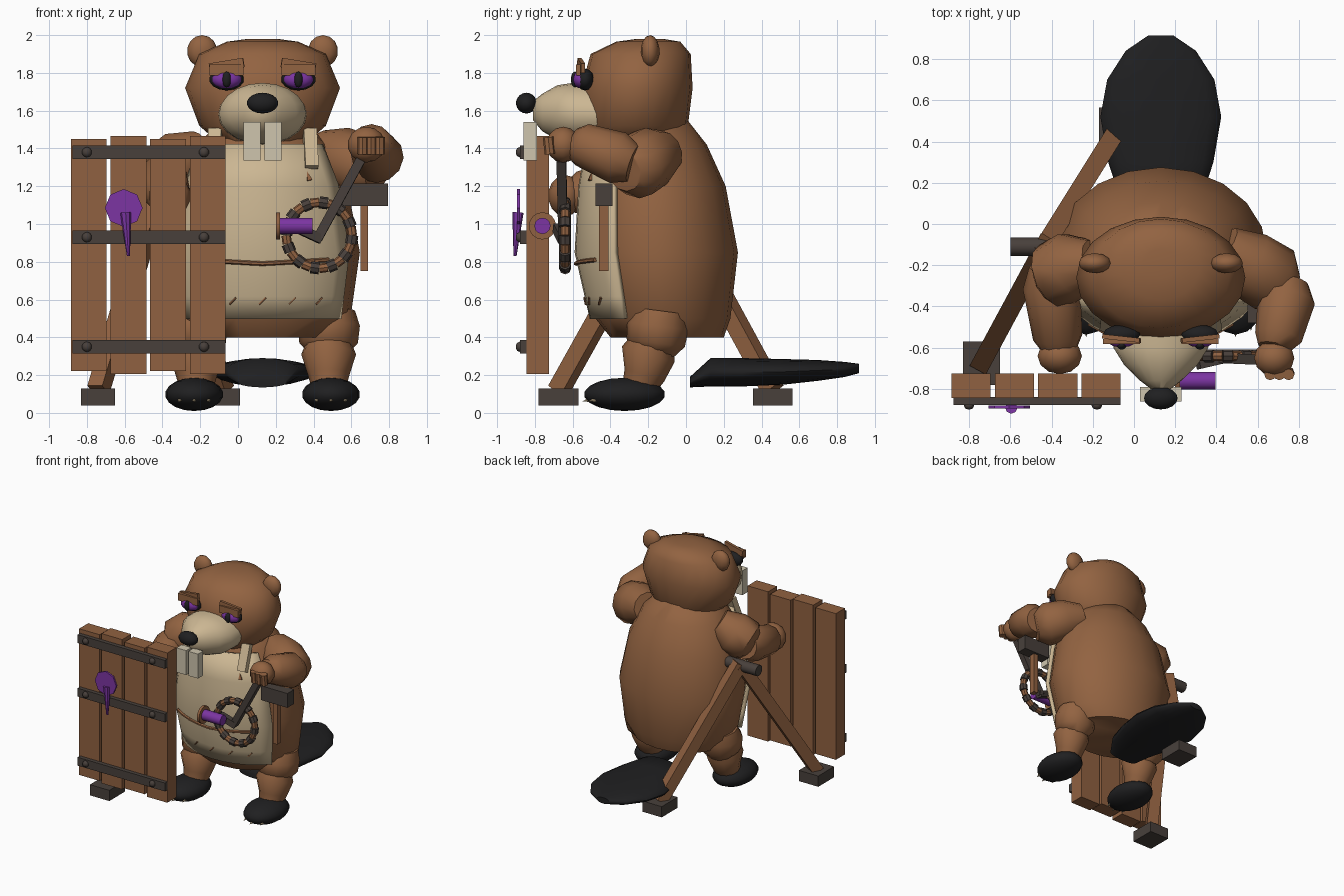
import bpy
import bmesh
from math import sin, cos, pi, radians
from mathutils import Vector, Matrix

cube = bpy.data.objects.get("Cube")
if cube:
    bpy.data.objects.remove(cube, do_unlink=True)


def material(name, rgb):
    mat = bpy.data.materials.new(name)
    mat.use_nodes = True
    mat.diffuse_color = (*rgb, 1)
    mat.node_tree.nodes["Principled BSDF"].inputs["Base Color"].default_value = (*rgb, 1)
    return mat


FUR = material("brown fur", (0.29, 0.125, 0.053))
WOOD = material("plank wood", (0.28, 0.12, 0.052))
CREAM = material("cream", (0.60, 0.47, 0.29))
IVORY = material("ivory teeth", (0.62, 0.56, 0.42))
IRON = material("dark iron", (0.065, 0.051, 0.044))
BLACK = material("soft black", (0.014, 0.014, 0.015))
PURPLE = material("purple", (0.20, 0.035, 0.36))


def finish(name, bm, mat, angle=40):
    bmesh.ops.recalc_face_normals(bm, faces=bm.faces)
    mesh = bpy.data.meshes.new(name)
    bm.to_mesh(mesh)
    bm.free()
    mesh.materials.append(mat)
    mesh.shade_smooth()
    mesh.set_sharp_from_angle(angle=radians(angle))
    obj = bpy.data.objects.new(name, mesh)
    bpy.context.collection.objects.link(obj)
    return obj


def box(name, low, high, mat):
    bm = bmesh.new()
    low, high = Vector(low), Vector(high)
    bmesh.ops.create_cube(bm, size=1, matrix=Matrix.Translation((low + high) / 2) @ Matrix.Diagonal((*(high - low), 1)))
    return finish(name, bm, mat, 20)


def ball(name, center, radii, mat, segments=16):
    bm = bmesh.new()
    bmesh.ops.create_uvsphere(bm, u_segments=segments, v_segments=segments // 2 + 1, radius=1,
                              matrix=Matrix.Translation(center) @ Matrix.Diagonal((*radii, 1)))
    return finish(name, bm, mat, 60)


def along(a, b):
    a, b = Vector(a), Vector(b)
    turn = (b - a).to_track_quat("Z", "Y").to_matrix().to_4x4()
    return Matrix.Translation((a + b) / 2) @ turn, (b - a).length


def rod(name, a, b, mat, r1, r2=None, sides=12):
    place, length = along(a, b)
    bm = bmesh.new()
    bmesh.ops.create_cone(bm, cap_ends=True, segments=sides, radius1=r1, radius2=r1 if r2 is None else r2,
                          depth=length, matrix=place)
    return finish(name, bm, mat)


def beam(name, a, b, width, depth, mat):
    place, length = along(a, b)
    bm = bmesh.new()
    bmesh.ops.create_cube(bm, size=1, matrix=place @ Matrix.Diagonal((width, depth, length, 1)))
    return finish(name, bm, mat, 20)


def loft(name, rings, mat, axis="z", sides=20):
    # each ring: position on the axis, two centre values, two radii
    bm = bmesh.new()
    loops = []
    for t, c1, c2, r1, r2 in rings:
        loop = []
        for i in range(sides):
            a = 2 * pi * i / sides
            u, v = c1 + r1 * sin(a), c2 - r2 * cos(a)
            loop.append(bm.verts.new((u, v, t) if axis == "z" else (u, t, v)))
        loops.append(loop)
    for p, q in zip(loops, loops[1:]):
        for i in range(sides):
            j = (i + 1) % sides
            bm.faces.new((p[i], p[j], q[j], q[i]))
    bm.faces.new(loops[0])
    bm.faces.new(loops[-1])
    return finish(name, bm, mat, 50)


def limb(name, points, radii, mat=FUR):
    # tapered limb whose rings stand across the line from first to last point
    turn = (Vector(points[-1]) - Vector(points[0])).to_track_quat("Z", "Y")
    back = turn.inverted()
    rings = []
    for p, r in zip(points, radii):
        q = back @ Vector(p)
        rings.append((q.z, q.x, q.y, r, r))
    obj = loft(name, rings, mat, sides=12)
    obj.rotation_mode = "QUATERNION"
    obj.rotation_quaternion = turn
    return obj


MID = 0.13  # centre line of the animal

# Body: height, front, back, half width
BODY = [(0.40, -0.40, 0.20, 0.38), (0.50, -0.48, 0.235, 0.465), (0.85, -0.56, 0.275, 0.515),
        (1.2, -0.54, 0.21, 0.45), (1.42, -0.50, 0.11, 0.35), (1.56, -0.42, 0.0, 0.2)]
loft("body", [(z, MID, (f + b) / 2, w, (b - f) / 2) for z, f, b, w in BODY], FUR)


def body_point(z, angle, gap):
    for low, high in zip(BODY, BODY[1:]):
        if z <= high[0]:
            k = (z - low[0]) / (high[0] - low[0])
            f, b, w = (p + (q - p) * k for p, q in zip(low[1:], high[1:]))
            return Vector((MID + (w + gap) * sin(angle), (f + b) / 2 - ((b - f) / 2 + gap) * cos(angle), z))


# Apron wrapped round the front of the body
bm = bmesh.new()
rows = []
for z in (0.5, 0.62, 0.85, 1.05, 1.2, 1.42):
    rows.append([bm.verts.new(body_point(z, radians(a), 0.015)) for a in range(-62, 63, 12)])
for p, q in zip(rows, rows[1:]):
    for i in range(len(p) - 1):
        bm.faces.new((p[i], p[i + 1], q[i + 1], q[i]))
apron = finish("apron", bm, CREAM)
thick = apron.modifiers.new("thickness", "SOLIDIFY")
thick.thickness = 0.03
thick.offset = 0
for side in (-1, 1):
    beam("apron_strap", (MID + side * 0.26, -0.5, 1.30), (MID + side * 0.25, -0.42, 1.5), 0.07, 0.05, CREAM)

# Pocket seam, slits and tear on the apron
seam = [body_point(0.79 + 0.02 * abs(a) / 40, radians(a), 0.035) for a in range(-40, 41, 10)]
for a, b in zip(seam, seam[1:]):
    rod("pocket_seam", a, b, WOOD, 0.012, sides=6)
for a in (-18, 0, 18, 36):
    beam("apron_slit", body_point(0.575, radians(a - 2), 0.032), body_point(0.61, radians(a + 2), 0.032), 0.012, 0.008, WOOD)
rod("apron_tear", body_point(1.23, radians(32), 0.03), body_point(1.28, radians(32), 0.03), WOOD, 0.02, 0, 4)

# Head
loft("head", [(1.42, MID, -0.27, 0.22, 0.22), (1.52, MID, -0.265, 0.335, 0.275),
              (1.72, MID, -0.26, 0.41, 0.295), (1.9, MID, -0.24, 0.335, 0.265),
              (1.965, MID, -0.2, 0.19, 0.17), (1.98, MID, -0.19, 0.08, 0.07)], FUR)
loft("muzzle", [(-0.44, MID, 1.58, 0.235, 0.16), (-0.6, MID, 1.585, 0.23, 0.162), (-0.68, MID, 1.59, 0.18, 0.145),
                (-0.76, MID, 1.59, 0.1, 0.10), (-0.81, MID, 1.6, 0.035, 0.05)], CREAM, "y")
ball("nose", (MID, -0.845, 1.64), (0.083, 0.055, 0.055), BLACK)
for side in (-1, 1):
    ball("ear", (MID + side * 0.32, -0.19, 1.915), (0.08, 0.05, 0.085), FUR, 12)
    x = MID + side * 0.19
    ball("eye_rim", (x, -0.535, 1.765), (0.092, 0.048, 0.058), BLACK, 12)
    ball("iris", (x, -0.555, 1.765), (0.08, 0.045, 0.048), PURPLE, 12)
    ball("pupil", (x, -0.588, 1.765), (0.024, 0.022, 0.042), BLACK, 12)
    beam("eyelid", (x - 0.09, -0.57, 1.815), (x + 0.09, -0.57, 1.815), 0.025, 0.06, FUR)
    beam("eyebrow", (x - side * 0.09, -0.565, 1.855), (x + side * 0.09, -0.545, 1.825), 0.022, 0.05, FUR)
    mid = MID + side * 0.055
    box("tooth", (mid - 0.045, -0.86, 1.335), (mid + 0.045, -0.79, 1.54), IVORY)

# Legs, feet and claws
for side in (-1, 1):
    x = MID + side * 0.35
    limb("thigh", [(x, -0.13, 0.54), (x, -0.15, 0.46), (x, -0.16, 0.37), (x, -0.16, 0.31)], [0.14, 0.165, 0.155, 0.10])
    limb("shin", [(x, -0.16, 0.42), (x, -0.2, 0.31), (x, -0.22, 0.2), (x, -0.25, 0.13)], [0.10, 0.145, 0.11, 0.09])
    foot = MID + side * 0.362
    ball("foot", (foot, -0.325, 0.098), (0.154, 0.215, 0.088), BLACK)
    for step in (-0.075, 0, 0.075):
        tip = -0.55 + abs(step) * 0.4
        rod("claw", (foot + step, tip + 0.08, 0.08), (foot + step, tip, 0.06), CREAM, 0.024, 0, 8)

# Flat tail
loft("tail", [(y, MID, (low + high) / 2, w, (high - low) / 2) for y, w, low, high in (
    (0.02, 0.13, 0.135, 0.19), (0.13, 0.2, 0.14, 0.29), (0.3, 0.255, 0.14, 0.29), (0.52, 0.293, 0.15, 0.285),
    (0.7, 0.26, 0.17, 0.28), (0.84, 0.17, 0.19, 0.27), (0.915, 0.06, 0.21, 0.26))], BLACK, "y")

# Raised left arm
limb("left_upper_arm", [(0.43, -0.12, 1.38), (0.55, -0.19, 1.35), (0.68, -0.27, 1.3), (0.74, -0.33, 1.28)],
     [0.12, 0.165, 0.17, 0.11])
limb("left_forearm", [(0.75, -0.28, 1.32), (0.74, -0.36, 1.35), (0.7, -0.55, 1.42), (0.68, -0.6, 1.43)],
     [0.10, 0.14, 0.115, 0.08])
ball("left_hand", (0.68, -0.65, 1.42), (0.1, 0.09, 0.095), FUR, 12)
for i in range(3):
    rod("left_finger", (0.66 + 0.045 * i, -0.72, 1.37), (0.66 + 0.045 * i, -0.73, 1.46), FUR, 0.028, sides=8)

# Lowered right arm
limb("right_upper_arm", [(-0.18, -0.18, 1.4), (-0.3, -0.2, 1.34), (-0.39, -0.25, 1.27), (-0.42, -0.29, 1.22)],
     [0.11, 0.165, 0.165, 0.1])
limb("right_forearm", [(-0.41, -0.2, 1.25), (-0.4, -0.3, 1.23), (-0.37, -0.55, 1.16), (-0.36, -0.62, 1.14)],
     [0.1, 0.14, 0.12, 0.08])
ball("right_hand", (-0.36, -0.64, 1.15), (0.11, 0.09, 0.11), FUR, 12)

# Plank gate with iron straps
for i in range(4):
    x, lift = -0.885 + 0.21 * i, 0.015 * (i % 2)
    box("plank", (x, -0.845, 0.222 - lift), (x + 0.19, -0.725, 1.45 + lift), WOOD)
for z in (0.35, 0.93, 1.38):
    box("iron_strap", (-0.875, -0.878, z - 0.035), (-0.065, -0.84, z + 0.035), IRON)
    for x in (-0.8, -0.18):
        ball("bolt", (x, -0.88, z), (0.027, 0.022, 0.027), IRON, 8)
rod("paint_splat", (-0.605, -0.895, 1.085), (-0.605, -0.88, 1.085), PURPLE, 0.1, sides=8)
rod("paint_drip", (-0.595, -0.89, 1.06), (-0.58, -0.905, 0.83), PURPLE, 0.03, 0.008, 8)

# Trestle holding up the gate
APEX = (-0.43, -0.1, 1.15)
for foot, shift in (((-0.74, -0.675), 0), ((-0.08, 0.46), 0)):
    beam("trestle_leg", (*foot, 0.12), APEX, 0.09, 0.09, WOOD)
    box("trestle_foot", (foot[0] - 0.09, foot[1] - 0.105, 0.04), (foot[0] + 0.09, foot[1] + 0.105, 0.13), IRON)
rod("trestle_pivot", (-0.6, -0.11, 1.13), (-0.3, -0.11, 1.13), IRON, 0.045)

# Crank with a clamped hoop and purple grip
HUB = Vector((0.43, -0.64, 0.94))
spots = [HUB + Vector((sin(a), 0, cos(a))) * 0.175 for a in (2 * pi * i / 24 for i in range(24))]
for i, p in enumerate(spots):
    clamp = i % 2 == 0
    rod("hoop_clamp" if clamp else "hoop_piece", p, spots[(i + 1) % 24], IRON if clamp else WOOD,
        0.032 if clamp else 0.025, sides=8)
beam("crank_arm", (0.42, -0.65, 0.92), (0.65, -0.66, 1.34), 0.05, 0.05, IRON)
beam("crank_foot", (0.31, -0.68, 0.98), (0.44, -0.65, 0.92), 0.05, 0.05, IRON)
rod("grip", (0.22, -0.76, 0.99), (0.395, -0.76, 0.99), PURPLE, 0.043)
rod("grip_flange", (0.2, -0.76, 0.99), (0.222, -0.76, 0.99), WOOD, 0.072, sides=16)

# Mallet hanging at the hip
box("mallet_head", (0.55, -0.48, 1.095), (0.795, -0.39, 1.215), IRON)
box("mallet_handle", (0.648, -0.46, 0.75), (0.688, -0.41, 1.1), WOOD)
